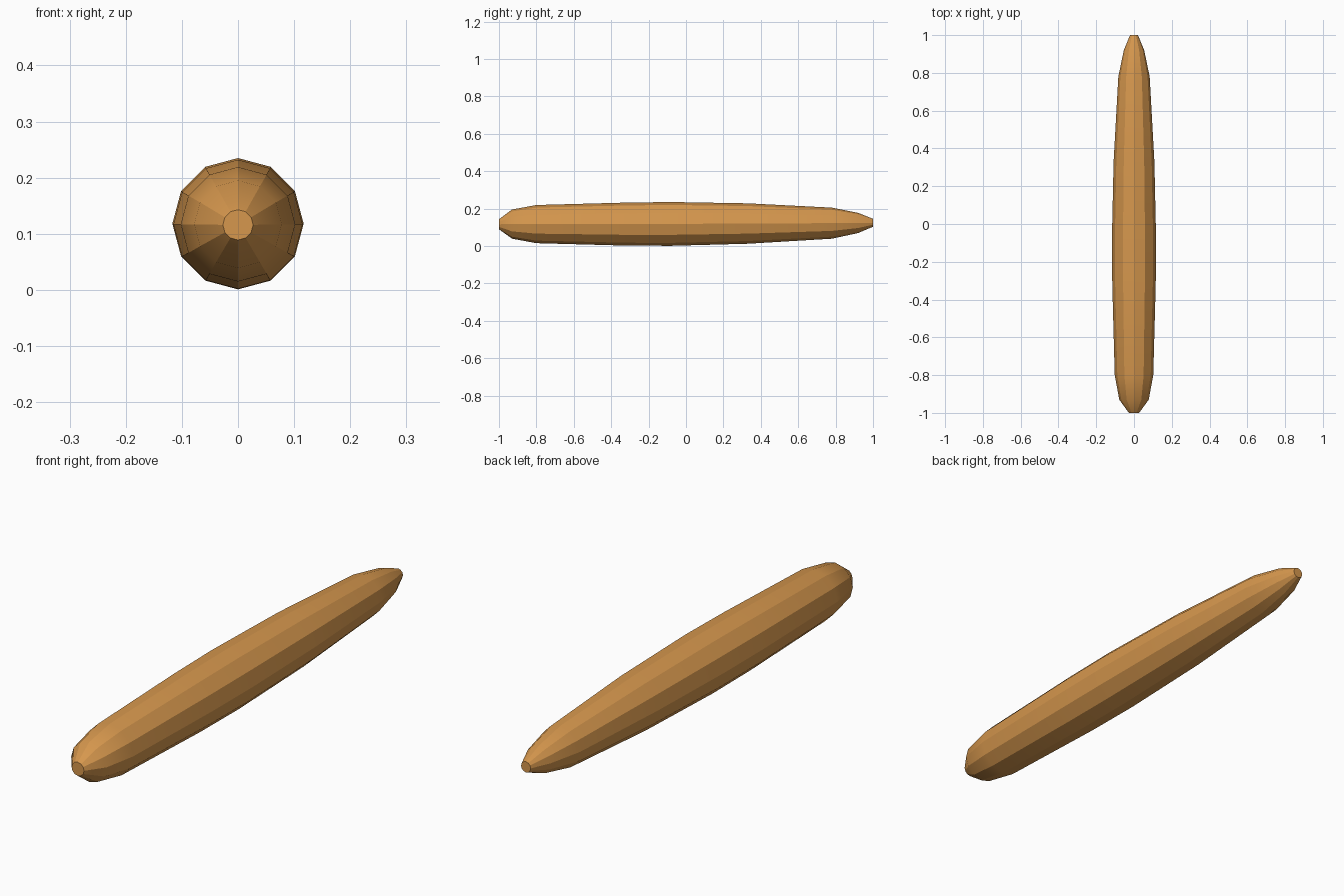
import bpy, bmesh, math

cube = bpy.data.objects.get("Cube")
if cube:
    bpy.data.objects.remove(cube, do_unlink=True)

SIDES = 12
# Stations along the length: y, radius, centre height
STATIONS = [(-1, .027, .116), (-.93, .078, .117), (-.8, .102, .117),
            (-.32, .115, .117), (-.08, .117, .118), (.33, .108, .12),
            (.78, .083, .122), (.92, .054, .123), (1, .021, .124)]

mat = bpy.data.materials.new("golden_brown")
mat.use_nodes = True
colour = (.67, .31, .075, 1)
mat.diffuse_color = colour
bsdf = mat.node_tree.nodes["Principled BSDF"]
bsdf.inputs["Base Color"].default_value = colour
bsdf.inputs["Roughness"].default_value = .7

# Tapered twelve-sided body, lofted through the stations
bm = bmesh.new()
rings = []
for y, r, z in STATIONS:
    angles = [2 * math.pi * i / SIDES for i in range(SIDES)]
    rings.append([bm.verts.new((r * math.cos(a), y, z + r * math.sin(a))) for a in angles])
for a, b in zip(rings, rings[1:]):
    for i in range(SIDES):
        j = (i + 1) % SIDES
        bm.faces.new((a[i], a[j], b[j], b[i]))

# Flat end caps
bm.faces.new(rings[0])
bm.faces.new(rings[-1])
bmesh.ops.recalc_face_normals(bm, faces=bm.faces)

mesh = bpy.data.meshes.new("tapered_body")
bm.to_mesh(mesh)
bm.free()
mesh.materials.append(mat)
body = bpy.data.objects.new("tapered_body", mesh)
bpy.context.collection.objects.link(body)

# Crisp long facets, soft shading along the length
bpy.context.view_layer.objects.active = body
body.select_set(True)
bpy.ops.object.shade_smooth_by_angle(angle=math.radians(28))
for e in mesh.edges:
    v, w = (mesh.vertices[i].co for i in e.vertices)
    if abs(v.y - w.y) > .01:
        e.use_edge_sharp = True
